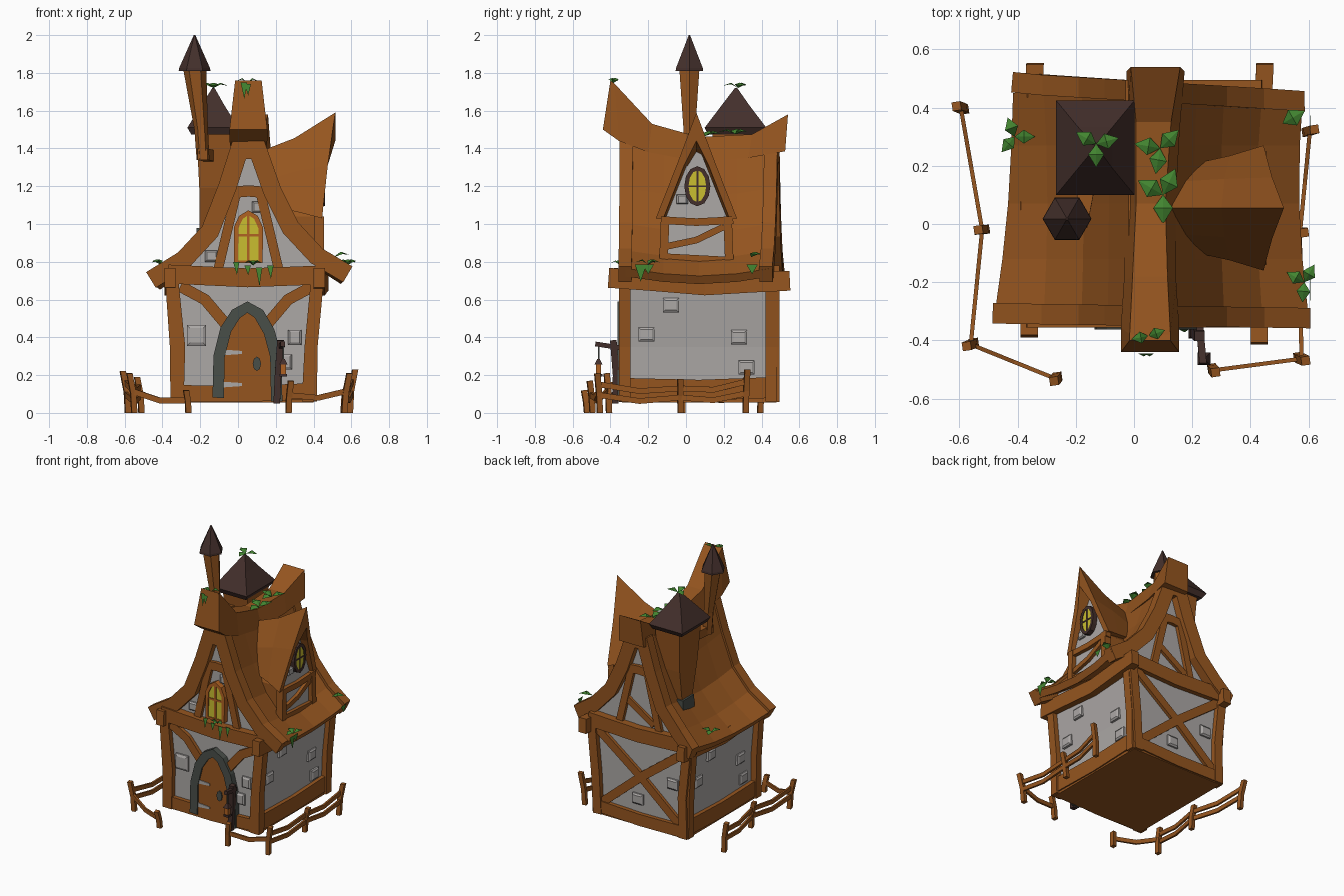
import bpy, bmesh, math, random
from mathutils import Vector as V

random.seed(4)

def srgb(name, r, g, b):
    m = bpy.data.materials.new(name)
    m.diffuse_color = [((c / 255 + 0.055) / 1.055) ** 2.4 for c in (r, g, b)] + [1]
    return m

WOOD = srgb("brown wood", 149, 85, 31)
PLASTER = srgb("grey plaster", 172, 168, 166)
SLATE = srgb("dark brown roof", 67, 47, 43)
STONE = srgb("dark stone", 73, 78, 73)
GLASS = srgb("yellow glass", 202, 190, 48)
LEAF = srgb("leaf green", 66, 132, 48)
FRAME = srgb("orange wood", 176, 98, 34)

def mesh(name, verts, faces, mat):
    me = bpy.data.meshes.new(name)
    me.from_pydata([tuple(v) for v in verts], [], faces)
    me.materials.append(mat)
    bm = bmesh.new()
    bm.from_mesh(me)
    bmesh.ops.recalc_face_normals(bm, faces=bm.faces)
    bm.to_mesh(me)
    bm.free()
    ob = bpy.data.objects.new(name, me)
    bpy.context.collection.objects.link(ob)
    return ob

def loft(name, rings, mat, closed=False):
    """Skin equal-length rings, with end caps unless closed."""
    n, m = len(rings[0]), len(rings)
    faces = [[i * n + j, i * n + (j + 1) % n, (i + 1) % m * n + (j + 1) % n, (i + 1) % m * n + j]
             for i in range(m if closed else m - 1) for j in range(n)]
    if not closed:
        faces += [list(range(n)), list(range((m - 1) * n, m * n))]
    return mesh(name, [p for r in rings for p in r], faces, mat)

def beam(name, path, w, d, n, mat=WOOD, closed=False):
    """Rectangular bar along a path: w across, d along the normal n."""
    P, n, rings = [V(p) for p in path], V(n).normalized(), []
    k = len(P)
    for i, p in enumerate(P):
        a = P[i - 1] if i or closed else p
        b = P[(i + 1) % k] if i < k - 1 or closed else p
        s = (b - a).normalized().cross(n).normalized() * w / 2
        rings.append([p + s + n * d / 2, p - s + n * d / 2, p - s - n * d / 2, p + s - n * d / 2])
    return loft(name, rings, mat, closed)

def plate(name, outline, axis, a, b, mat):
    """Extrude a (u, z) outline along axis from a to b."""
    at = (lambda t: [(t, u, z) for u, z in outline]) if axis == 'x' else (lambda t: [(u, t, z) for u, z in outline])
    return loft(name, [at(a), at(b)], mat)

def rect(x, y, z, hx, hy):
    return [(x - hx, y - hy, z), (x + hx, y - hy, z), (x + hx, y + hy, z), (x - hx, y + hy, z)]

FY, BY, NX, NY = -0.325, 0.465, (1, 0, 0), (0, 1, 0)

# ---- lower house walls, slightly waisted ----
def wall_ring(z, x0, x1, y0=-0.32, y1=0.46):
    return [(x0, y0, z), (x1, y0, z), (x1, y1, z), (x0, y1, z)]
loft("lower_walls", [wall_ring(0.08, -0.32, 0.375), wall_ring(0.35, -0.315, 0.385), wall_ring(0.74, -0.35, 0.425)], PLASTER)
loft("floor_base", [wall_ring(0.055, -0.34, 0.40, -0.34, 0.48), wall_ring(0.1, -0.34, 0.395, -0.34, 0.48)], WOOD)

# ---- roof built from one curved gable profile ----
PROF = [(-0.48, 0.735), (-0.31, 0.84), (-0.18, 0.98), (-0.09, 1.21), (-0.02, 1.43),
        (0.13, 1.43), (0.215, 1.19), (0.31, 1.0), (0.44, 0.86), (0.60, 0.765)]

def offset(t):
    out = []
    for i, p in enumerate(PROF):
        p = V(p)
        d = [(V(PROF[j + 1]) - V(PROF[j])).normalized() for j in (i - 1, i) if 0 <= j < len(PROF) - 1]
        ns = [V((-q.y, q.x)) for q in d]
        m = sum(ns, V((0, 0))).normalized()
        q = p + m * t / m.dot(ns[0])
        q.x = min(q.x, 0.05) if i < 5 else max(q.x, 0.06)
        out.append(q)
    return out

def roof(name, ys, out, inn, mat, sag=0.0, skew=0.0):
    """Slab following the profile; narrows at the eaves towards the back left."""
    a, b, rings = offset(out), offset(inn), []
    for i, y in enumerate(ys):
        f = sag * math.sin(math.pi * i / (len(ys) - 1))
        back = max(0, y + 0.3) / 0.75
        def pt(q):
            x = q.x * (1 - f)
            if x < -0.31:
                x += (x + 0.31) * -0.38 * back
            elif x > 0.44:
                x -= (x - 0.44) * 0.12 * back
            return (x, y + skew * (q.x - 0.05), q.y - f)
        rings.append([pt(q) for q in a + b[::-1]])
    return loft(name, rings, mat)

roof("main_roof", [-0.32, -0.12, 0.07, 0.27, 0.45], 0.0, -0.05, WOOD, 0.04)
roof("front_barge_board", [-0.35, -0.28], 0.012, -0.085, WOOD, 0, -0.015)
roof("back_barge_board", [0.42, 0.49], 0.012, -0.085, WOOD, 0, -0.06)
# plaster gable filling under the roof
g = [(q.x, q.y) for q in offset(-0.045)[1:-1]]
plate("upper_gable_walls", [(-0.34, 0.70)] + g + [(0.42, 0.70)], 'y', -0.30, 0.44, PLASTER)

# ridge cap with upturned horns: y/z of top, y/z of bottom, half widths
cap = [(-0.40, 1.76, -0.44, 1.50, 0.07, 0.10), (-0.38, 1.745, -0.355, 1.44, 0.07, 0.10),
       (-0.18, 1.53, -0.20, 1.38, 0.06, 0.09), (0.07, 1.46, 0.07, 1.33, 0.05, 0.085),
       (0.35, 1.475, 0.33, 1.35, 0.06, 0.09), (0.54, 1.58, 0.525, 1.385, 0.085, 0.10)]
loft("ridge_cap", [[(c - wt, yt, zt), (c + wt, yt, zt), (c + wb, yb, zb), (c - wb, yb, zb)]
     for yt, zt, yb, zb, wt, wb in cap for c in [0.055 + 0.035 * max(0, yt)]], WOOD)

# ---- timber frame ----
for y in (FY, BY):
    beam("left_corner_post", [(-0.32, y, 0.06), (-0.312, y, 0.35), (-0.35, y, 0.72)], 0.065, 0.06, NY)
    beam("right_corner_post", [(0.37, y, 0.06), (0.385, y, 0.35), (0.42, y, 0.72)], 0.065, 0.06, NY)
    beam("sill_beam", [(-0.33, y, 0.105), (0.03, y, 0.1), (0.39, y, 0.115)], 0.085, 0.05, NY)
    beam("cross_beam", [(-0.37, y, 0.735), (0.05, y, 0.715), (0.44, y, 0.73)], 0.10, 0.06, NY)
    yg = -0.30 if y < 0 else 0.44
    beam("collar_beam", [(-0.06, yg, 1.165), (0.055, yg, 1.175), (0.17, yg, 1.165)], 0.06, 0.05, NY)
    for s in (-1, 1):
        beam("gable_strut", [(0.055 + s * 0.16, yg, 0.76), (0.055 + s * 0.115, yg, 0.95), (0.055 + s * 0.06, yg, 1.18)], 0.05, 0.05, NY)
for s in (-1, 1):
    beam("front_curved_brace", [(0.045 + s * 0.35, FY, 0.67), (0.045 + s * 0.22, FY, 0.60), (0.045 + s * 0.11, FY, 0.47)], 0.06, 0.04, NY)
    beam("back_cross_brace", [(0.03 - s * 0.33, BY, 0.13), (0.03, BY, 0.41), (0.03 + s * 0.36, BY, 0.68)], 0.06, 0.035, NY)
beam("back_gable_brace", [(-0.06, 0.44, 0.80), (0.17, 0.44, 0.95)], 0.045, 0.04, NY)
for x, xb, y0 in ((-0.36, -0.325, -0.385), (0.43, 0.385, -0.41)):
    beam("eave_beam", [(x, y0, 0.715), (x, -0.2, 0.70), (x, 0.1, 0.675), (x + 0.01, 0.35, 0.69), (x + 0.02, 0.55, 0.70)], 0.105, 0.06, NX)
    beam("side_sill_beam", [(xb, -0.34, 0.13), (xb, 0.07, 0.12), (xb, 0.48, 0.135)], 0.11, 0.045, NX)
    for y in (-0.325, 0.45):
        beam("side_corner_post", [(xb, y, 0.06), (xb * 1.01, y, 0.35), (x * 0.98, y, 0.7)], 0.06, 0.065, NX)

# ---- raised wall stones ----
def stone(c, axis, s, w=0.085, h=0.075):
    rings = []
    for t, k in ((-0.02, 1), (0.012, 1), (0.02, 0.7)):
        q = [(u * w / 2 * k, v * h / 2 * k) for u, v in ((-1, -1), (1, -1), (1, 1), (-1, 1))]
        rings.append([(c[0] + s * t, c[1] + u, c[2] + v) if axis == 'x' else (c[0] + u, c[1] + s * t, c[2] + v) for u, v in q])
    loft("wall_stone", rings, PLASTER)
for y, z in ((-0.08, 0.57), (-0.21, 0.415), (0.28, 0.40), (0.32, 0.24)):
    stone((0.383 + 0.1 * max(0, z - 0.33), y, z), 'x', 1)
    stone((-0.313 - 0.1 * max(0, z - 0.33), 0.12 - y, z), 'x', -1)
stone((-0.22, -0.32, 0.41), 'y', -1, 0.10, 0.11)
for x, z in ((0.25, 0.27), (0.30, 0.40)):
    stone((x, -0.32, z), 'y', -1, 0.07, 0.08)
for x, z in ((-0.22, 0.42), (0.06, 0.24)):
    stone((x, 0.46, z), 'y', 1)
for x, z in ((0.11, 1.09), (-0.14, 0.83)):
    stone((x, -0.30, z), 'y', -1, 0.07, 0.06)

# ---- door with pointed stone arch ----
arch = [(-0.105, 0.08), (-0.10, 0.30), (-0.065, 0.44), (-0.01, 0.525), (0.05, 0.56),
        (0.11, 0.525), (0.165, 0.43), (0.20, 0.30), (0.205, 0.06)]
plate("door", arch, 'y', -0.352, -0.31, WOOD)
beam("door_stone_arch", [(x, -0.335, z) for x, z in arch], 0.06, 0.056, NY, STONE)
for z in (0.15, 0.32):
    plate("door_hinge", [(-0.075, z - 0.015), (0.02, z - 0.008), (0.02, z + 0.008), (-0.075, z + 0.015)], 'y', -0.357, -0.351, PLASTER)
def oval(c, rx, rz, n):
    return [(c[0] + rx * math.cos(2 * math.pi * i / n), c[1] + rz * math.sin(2 * math.pi * i / n)) for i in range(n)]
plate("door_handle_plate", oval((0.10, 0.26), 0.022, 0.038, 8), 'y', -0.36, -0.351, STONE)

# ---- arched front window ----
win = [(-0.01, 0.80), (-0.01, 0.98), (0.015, 1.035), (0.055, 1.06), (0.095, 1.035), (0.12, 0.98), (0.12, 0.80)]
plate("front_window_glass", win, 'y', -0.338, -0.30, GLASS)
beam("front_window_frame", [(x, -0.325, z) for x, z in win], 0.025, 0.04, NY, FRAME, closed=True)
beam("window_mullion", [(0.055, -0.337, 0.8), (0.055, -0.337, 1.05)], 0.014, 0.01, NY, FRAME)
beam("window_transom", [(-0.01, -0.337, 0.94), (0.12, -0.337, 0.94)], 0.014, 0.01, NY, FRAME)

# ---- right side dormer ----
C = 0.055
def dormer_ring(apex, mid, eave, t):
    pts = [(eave[0], -eave[1], eave[2]), (mid[0], -mid[1], mid[2]), (apex[0], 0, apex[1]), mid, eave]
    inner = [(x, y - math.copysign(t, y) if y else 0, z - (0 if y else 0.15)) for x, y, z in pts[::-1]]
    return [(x, y + C, z) for x, y, z in pts + inner]
loft("dormer_roof", [dormer_ring((0.08, 1.37), (0.14, 0.09, 1.23), (0.24, 0.16, 1.08), 0.04),
                     dormer_ring((0.30, 1.455), (0.31, 0.10, 1.28), (0.33, 0.18, 1.06), 0.04),
                     dormer_ring((0.515, 1.59), (0.475, 0.105, 1.31), (0.445, 0.215, 1.03), 0.04)], WOOD)
pent = lambda x, a: [(x, C - 0.16, 0.78), (x, C - 0.16, 1.04), (x, C, a), (x, C + 0.16, 1.04), (x, C + 0.16, 0.78)]
loft("dormer_core", [pent(0.15, 1.25), pent(0.418, 1.42)], WOOD)
plate("dormer_plaster", [p[1:] for p in pent(0, 1.44)], 'x', 0.415, 0.425, PLASTER)
beam("dormer_cross_beam", [(0.43, -0.13, 1.02), (0.43, C, 1.01), (0.43, 0.25, 1.02)], 0.04, 0.045, NX)
beam("dormer_brace", [(0.43, -0.11, 0.88), (0.43, C, 0.915), (0.43, 0.20, 0.985)], 0.035, 0.035, NX)
beam("dormer_lower_beam", [(0.43, -0.13, 0.82), (0.43, 0.25, 0.80)], 0.05, 0.04, NX)
for s in (-1, 1):
    beam("dormer_post", [(0.43, C + s * 0.175, 0.78), (0.43, C + s * 0.165, 1.04)], 0.045, 0.05, NX)
rim = oval((C + 0.005, 1.20), 0.058, 0.095, 12)
plate("round_window_glass", rim, 'x', 0.42, 0.456, GLASS)
beam("round_window_frame", [(0.44, y, z) for y, z in rim], 0.022, 0.04, NX, SLATE, closed=True)
beam("round_window_mullion", [(0.455, 0.06, 1.11), (0.455, 0.06, 1.29)], 0.010, 0.008, NX, SLATE)
beam("round_window_transom", [(0.455, 0.005, 1.20), (0.455, 0.115, 1.20)], 0.010, 0.008, NX, SLATE)
stone((0.425, -0.02, 1.13), 'x', 1, 0.06, 0.05)

# ---- square tower with slate hat ----
loft("tower_body", [rect(-0.15, 0.28, 0.95, 0.055, 0.055), rect(-0.12, 0.265, 1.19, 0.085, 0.10), rect(-0.12, 0.262, 1.50, 0.10, 0.125)], WOOD)
loft("tower_stone_foot", [rect(-0.165, 0.285, 0.82, 0.062, 0.065), rect(-0.155, 0.285, 0.98, 0.064, 0.065)], STONE)
loft("tower_roof", [rect(-0.133, 0.26, 1.475, 0.115, 0.145), rect(-0.133, 0.262, 1.51, 0.135, 0.163),
                    rect(-0.133, 0.262, 1.63, 0.06, 0.072), rect(-0.13, 0.265, 1.72, 0.006, 0.006)], SLATE)

# ---- thin bent chimney with hexagonal cone ----
hexa = lambda x, z, r: [(x + r * math.cos(i * math.pi / 3), 0.018 + r * math.sin(i * math.pi / 3), z) for i in range(6)]
loft("chimney_pipe", [hexa(-0.185, 1.34, 0.034), hexa(-0.195, 1.5, 0.036), hexa(-0.23, 1.83, 0.062)], WOOD)
beam("chimney_elbow", [(-0.188, -0.01, 1.37), (-0.15, 0.19, 1.36)], 0.06, 0.055, NX)
loft("chimney_cone", [hexa(-0.23, 1.81, 0.084), hexa(-0.23, 1.825, 0.082), hexa(-0.23, 2.0, 0.004)], SLATE)

# ---- crooked fence: post tops and heights ----
fences = [[(-0.61, 0.405, 0.22), (-0.535, -0.02, 0.19), (-0.575, -0.42, 0.21), (-0.275, -0.54, 0.12)],
          [(0.62, 0.325, 0.23), (0.585, -0.03, 0.18), (0.59, -0.47, 0.21), (0.28, -0.51, 0.17)]]
for f in fences:
    for x, y, h in f:
        beam("fence_post", [(x * 0.955, y * 0.97, 0), (x * 0.965, y * 0.98, h / 2), (x, y, h)], 0.03, 0.03, (1, 0.15, 0))
    for i, ((x, y, h), (u, v, k)) in enumerate(zip(f, f[1:])):
        a, b = V((x * 0.975, y * 0.985, 0)), V((u * 0.975, v * 0.985, 0))
        side = (b - a).cross(V((0, 0, 1)))
        for r in ((0.45, 0.72) if i < 2 else (0.55,)):
            beam("fence_rail", [a + V((0, 0, h * r)), (a + b) / 2 + V((0, 0, (h + k) / 2 * r - 0.025)), b + V((0, 0, k * r))], 0.03, 0.014, side)

# ---- lamp post beside the door ----
beam("lamp_post", [(0.205, -0.375, 0.05), (0.212, -0.37, 0.2), (0.225, -0.385, 0.385)], 0.035, 0.035, NX, SLATE)
beam("lamp_arm", [(0.225, -0.35, 0.345), (0.237, -0.48, 0.365)], 0.025, 0.025, NX, SLATE)
beam("lamp_chain", [(0.24, -0.463, 0.36), (0.24, -0.463, 0.27)], 0.008, 0.008, NX, STONE)
for part, z0, h0, z1, h1, m in (("glass", 0.205, 0.014, 0.255, 0.014, FRAME), ("base", 0.192, 0.02, 0.207, 0.02, SLATE),
                                ("cap", 0.255, 0.022, 0.285, 0.007, SLATE)):
    loft("lantern_" + part, [rect(0.24, -0.463, z0, h0, h0), rect(0.24, -0.463, z1, h1, h1)], m)

# ---- sprouting leaves (position, headings in degrees, size) and hanging vines ----
def leaf(p, ang, size):
    d, s, p = V((math.cos(ang), math.sin(ang), 0)), V((-math.sin(ang), math.cos(ang), 0)), V(p)
    m = p + d * size * 0.45 + V((0, 0, 0.028))
    dip = V((0, 0, size * 0.1))
    mesh("leaf", [p, m + s * size * 0.34 - dip, p + d * size + V((0, 0, 0.012)), m - s * size * 0.34 - dip, m],
         [(0, 4, 1), (1, 4, 2), (0, 3, 4), (4, 3, 2)], LEAF)
for p, angs, size in (((0.51, 0.345, 0.825), (30,), 0.09), ((0.585, -0.20, 0.785), (60, 150, 265), 0.07),
                      ((-0.41, 0.30, 0.785), (0, 110, 230), 0.07), ((0.09, 0.26, 1.475), (45, 170, 260), 0.09),
                      ((0.10, 0.10, 1.465), (65, 150, 270), 0.10), ((-0.13, 0.275, 1.72), (15, 150, 270), 0.08),
                      ((0.05, -0.385, 1.745), (20, 190), 0.06), ((0.08, -0.35, 0.78), (200, 270, 340), 0.05)):
    for a in angs:
        leaf(p, math.radians(a), size)
for x, y, z, h in ((-0.01, -0.362, 0.80, 0.07), (0.05, -0.362, 0.78, 0.05), (0.11, -0.362, 0.77, 0.10),
                   (0.17, -0.362, 0.78, 0.07), (0.03, -0.445, 1.75, 0.09), (0.05, -0.445, 1.74, 0.06)):
    mesh("hanging_vine", [(x - 0.016, y, z), (x + 0.018, y, z), (x + 0.004, y - 0.01, z - h)], [(0, 1, 2)], LEAF)
for y, h in ((-0.24, 0.09), (-0.20, 0.05), (0.35, 0.05)):
    mesh("eave_vine", [(0.605, y - 0.03, 0.785), (0.605, y + 0.03, 0.785), (0.607, y, 0.785 - h)], [(0, 1, 2)], LEAF)
